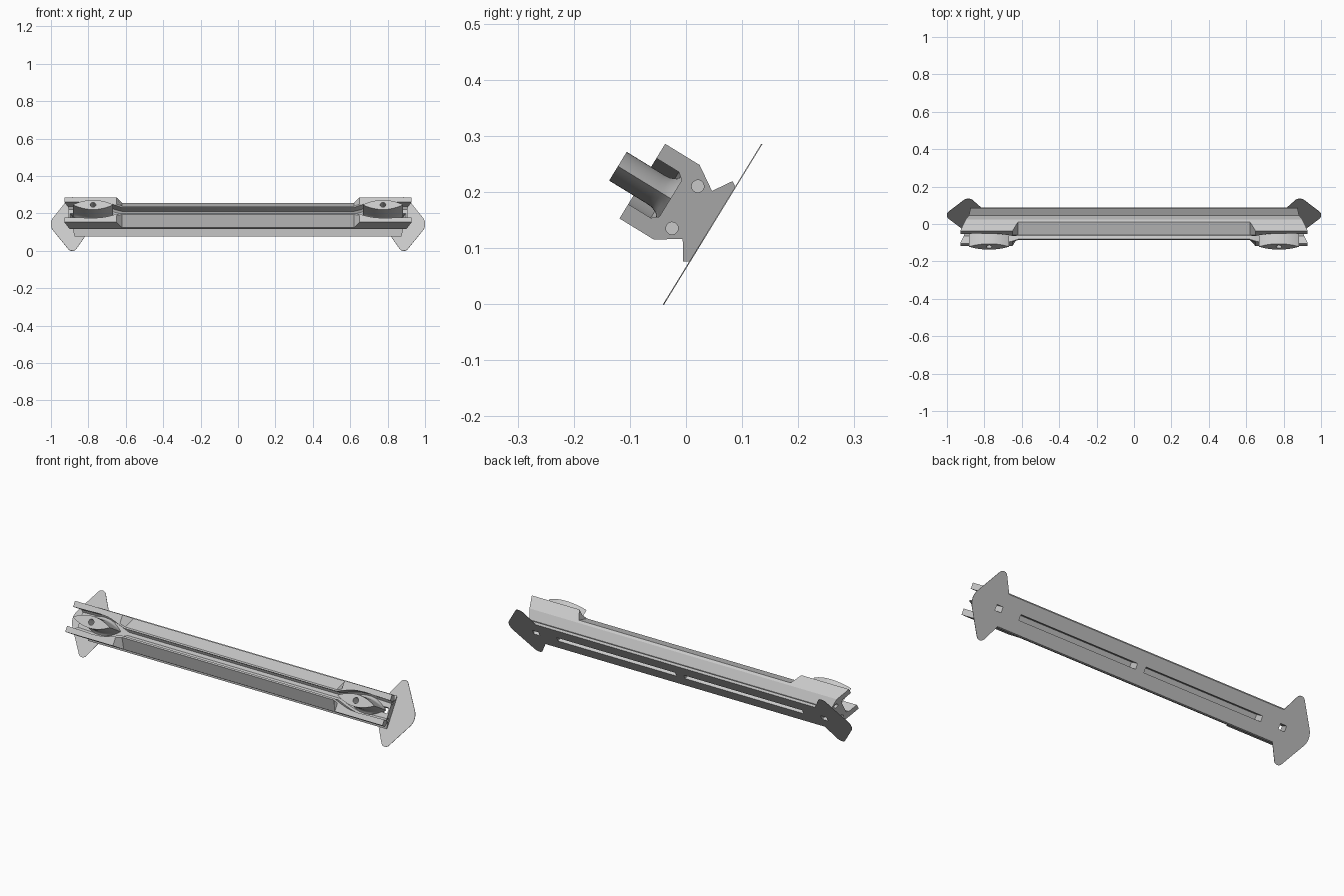
import bpy, bmesh, math
from mathutils import Matrix, Vector

if "Cube" in bpy.data.objects:
    bpy.data.objects.remove(bpy.data.objects["Cube"])

# Local frame: x along the bar, y across it, z away from the backing plate
TILT = Matrix.Translation((0, 0.0475, 0.1425)) @ Matrix.Rotation(math.radians(58.5), 4, "X")
LEAN = 0.4          # slope of the bar's end faces
SIDES = (-1, 1)

grey = bpy.data.materials.new("light_grey")
grey.use_nodes = True
grey.diffuse_color = (0.58, 0.58, 0.58, 1)
grey.node_tree.nodes["Principled BSDF"].inputs["Base Color"].default_value = grey.diffuse_color


def loft(name, rings):
    """Closed solid through matching rings of points."""
    bm = bmesh.new()
    loops = [[bm.verts.new(p) for p in ring] for ring in rings]
    n = len(loops[0])
    for a, b in zip(loops, loops[1:]):
        for i in range(n):
            j = (i + 1) % n
            bm.faces.new((a[i], a[j], b[j], b[i]))
    bm.faces.new(loops[0][::-1])
    bm.faces.new(loops[-1])
    bmesh.ops.recalc_face_normals(bm, faces=bm.faces)
    bm.transform(TILT)
    mesh = bpy.data.meshes.new(name)
    bm.to_mesh(mesh)
    bm.free()
    mesh.materials.append(grey)
    obj = bpy.data.objects.new(name, mesh)
    bpy.context.collection.objects.link(obj)
    return obj


def box(name, x0, x1, half, z0, z1, lean=0):
    return loft(name, [[(x + lean * z, y, z) for x, y in
                        ((x0, -half), (x1, -half), (x1, half), (x0, half))]
                       for z in (z0, z1)])


def rod(name, centre, axis, radius, length):
    """Round cutter starting at centre and running along axis."""
    turn = Vector(axis).to_track_quat("Z", "Y")
    ring = [turn @ Vector((radius * math.cos(k * math.tau / 20),
                           radius * math.sin(k * math.tau / 20), 0)) for k in range(20)]
    start, move = Vector(centre), Vector(axis) * length
    return loft(name, [[start + p for p in ring], [start + move + p for p in ring]])


def cut(obj, cutters):
    bpy.context.view_layer.objects.active = obj
    for c in cutters:
        c.hide_render = True
        mod = obj.modifiers.new("cut", "BOOLEAN")
        mod.operation, mod.solver, mod.object = "DIFFERENCE", "EXACT", c
        bpy.ops.object.modifier_apply(modifier=mod.name)
        bpy.data.objects.remove(c)


def soften(obj):
    bpy.ops.object.select_all(action="DESELECT")
    obj.select_set(True)
    bpy.context.view_layer.objects.active = obj
    bpy.ops.object.shade_smooth_by_angle(angle=math.radians(32))


def slots():
    """Openings shared by the plate and the bar."""
    out = []
    for s in SIDES:
        out.append(box("slot_cutter", min(s * 0.025, s * 0.72), max(s * 0.025, s * 0.72),
                       0.014, -0.02, 0.05))
        out.append(box("end_hole_cutter", s * 0.845 - 0.018, s * 0.845 + 0.018,
                       0.014, -0.02, 0.13, s * LEAN))
    return out


# Main bar: grooved roof in the middle, raised cheeks at both ends
def bar_ring(side, x, shoulder, rim, inner, lean=0):
    floor = 0.088
    half = [(0.078, 0), (0.084, 0.010), (0.050, 0.032), (0.078, 0.075), (0.078, shoulder),
            (inner + 0.008, rim), (inner, rim), (inner, floor + 0.012), (inner - 0.010, floor)]
    pts = half + [(-y, z) for y, z in reversed(half)]
    return [(side * (x + lean * z), y, z) for y, z in pts]


stations = [(0.62, 0.09, 0.14, 0.018), (0.65, 0.147, 0.147, 0.027)]
stations += [(x, 0.147, 0.147, c) for x, c in
             ((0.67, 0.034), (0.70, 0.043), (0.73, 0.049), (0.78, 0.052), (0.83, 0.050))]
stations.append((0.87, 0.147, 0.147, 0.048, LEAN))
bar = loft("main_bar", [bar_ring(-1, *s) for s in reversed(stations)]
           + [bar_ring(1, *s) for s in stations])
screw_holes = [rod("screw_cutter", (s * 0.80, y, 0.058), (s, 0, 0), 0.011, 0.2)
               for s in SIDES for y in (-0.044, 0.044)]
cut(bar, slots() + screw_holes)
soften(bar)


# Backing plate with rounded pointed flaps
def fillet(prev, corner, nxt, radius, steps=8):
    p, c, n = Vector(prev), Vector(corner), Vector(nxt)
    a, b = (p - c).normalized(), (n - c).normalized()
    half = a.angle(b) / 2
    mid = c + (a + b).normalized() * radius / math.sin(half)
    start = c + a * radius / math.tan(half) - mid
    end = c + b * radius / math.tan(half) - mid
    return [mid + start.lerp(end, k / steps).normalized() * radius for k in range(steps + 1)]


root, low, tip = (0.818, -0.078), (0.885, -0.19), (1.016, 0)
up, top_root = (low[0], -low[1]), (root[0], -root[1])
right = [Vector(root)] + fillet(root, low, tip, 0.026) + fillet(low, tip, up, 0.07)
right += fillet(tip, up, top_root, 0.026) + [Vector(top_root)]
outline = [(p.x, p.y) for p in right] + [(-p.x, p.y) for p in reversed(right)]
plate = loft("backing_plate", [[(x, y, z) for x, y in outline] for z in (-0.001, 0.001)])
cut(plate, slots())

# Leaf-shaped bosses standing in the end cavities
for s in SIDES:
    rings = []
    for z, wide in ((0.08, 1.6), (0.09, 1.5), (0.097, 1.2), (0.108, 1.03), (0.12, 1), (0.198, 1)):
        lower = []
        for k in range(25):
            t = -1 + k / 12
            lower.append((t, -0.03 * wide * (1 - t * t)))
        leaf = lower + [(t, -y) for t, y in lower[-2:0:-1]]
        rings.append([(s * 0.775 + 0.108 * t, y, z) for t, y in leaf])
    boss = loft("left_boss" if s > 0 else "right_boss", rings)
    cut(boss, [rod("bolt_cutter", (s * 0.775, 0, 0.14), (0, 0, 1), 0.015, 0.1)])
    soften(boss)
